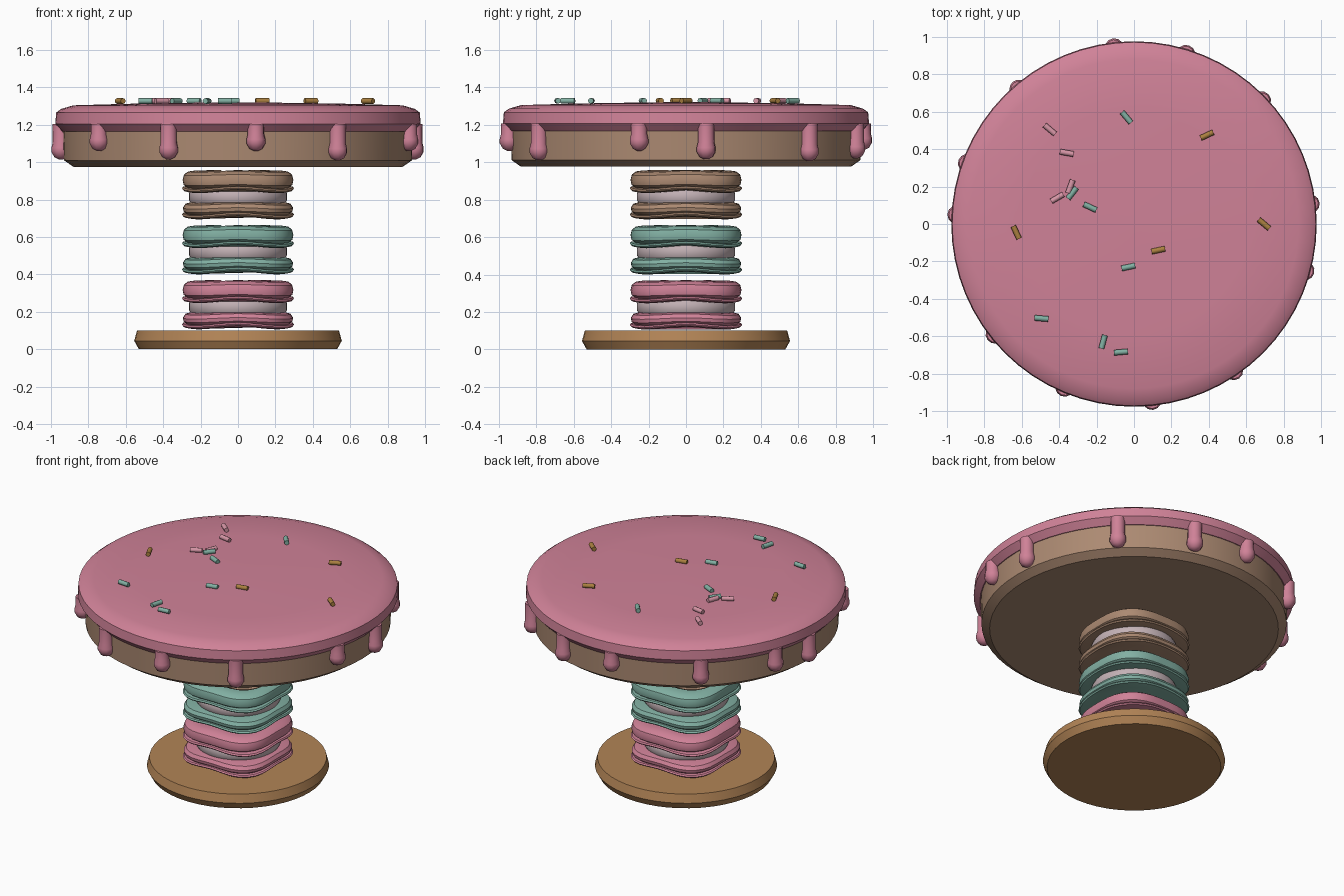
import bpy, bmesh
from math import sin, cos, pi, radians
from mathutils import Matrix

cube = bpy.data.objects.get("Cube")
if cube:
    bpy.data.objects.remove(cube)


def material(name, *rgb):
    col = [((c / 255 + 0.055) / 1.055) ** 2.4 for c in rgb] + [1]
    m = bpy.data.materials.new(name)
    m.use_nodes = True
    m.diffuse_color = col
    node = next(n for n in m.node_tree.nodes if n.type == 'BSDF_PRINCIPLED')
    node.inputs["Base Color"].default_value = col
    node.inputs["Roughness"].default_value = 0.7
    return m


PINK = material("pink icing", 208, 130, 152)
TAN = material("cookie tan", 172, 138, 114)
MINT = material("mint", 130, 176, 163)
CREAM = material("cream filling", 196, 178, 182)
CARAMEL = material("caramel", 178, 132, 86)
GOLD = material("gold sprinkle", 170, 128, 64)
ROSE = material("rose sprinkle", 214, 150, 166)


def finish(bm, name, mat, angle=35):
    bmesh.ops.recalc_face_normals(bm, faces=bm.faces)
    mesh = bpy.data.meshes.new(name)
    bm.to_mesh(mesh)
    bm.free()
    ob = bpy.data.objects.new(name, mesh)
    bpy.context.collection.objects.link(ob)
    mesh.materials.append(mat)
    bpy.ops.object.select_all(action='DESELECT')
    ob.select_set(True)
    bpy.context.view_layer.objects.active = ob
    bpy.ops.object.shade_smooth_by_angle(angle=radians(angle))
    return ob


def lathe(name, mat, profile, z0=0, segs=48, bulge=0, wave=0):
    """Turn a (radius, height) profile; bulge and wave ripple it four times around."""
    bm = bmesh.new()
    rings = []
    for r, z in profile:
        ring = []
        for i in range(segs):
            a = 2 * pi * i / segs
            ripple = cos(4 * a)
            rr = r * (1 - bulge * ripple)
            ring.append(bm.verts.new((rr * cos(a), rr * sin(a), z0 + z + wave * ripple)))
        rings.append(ring)
    for low, high in zip(rings, rings[1:]):
        for i in range(segs):
            j = (i + 1) % segs
            bm.faces.new((low[i], low[j], high[j], high[i]))
    bm.faces.new(rings[0])
    bm.faces.new(rings[-1])
    return finish(bm, name, mat)


# Foot plate
lathe("base_plate", CARAMEL, [(0.53, 0), (0.555, 0.045), (0.54, 0.1)])

# Stem of three stacked macarons
FOOT = [(0.28, 0), (0.312, 0.004), (0.319, 0.012), (0.312, 0.02), (0.28, 0.024)]
LOWER = [(0.29, 0), (0.31, 0.016), (0.314, 0.035), (0.3, 0.056), (0.26, 0.066)]
UPPER = [(0.29, 0), (0.31, 0.014), (0.316, 0.04), (0.308, 0.068), (0.285, 0.084),
         (0.24, 0.09), (0.1, 0.092)]
for k, (label, mat) in enumerate((("pink", PINK), ("mint", MINT), ("tan", TAN))):
    z = 0.112 + 0.294 * k
    ripple = dict(segs=40, bulge=0.063)
    lathe(label + "_lower_foot", mat, FOOT, z + 0.002, wave=0.008, **ripple)
    lathe(label + "_lower_shell", mat, LOWER, z + 0.018, wave=0.004, **ripple)
    lathe(label + "_filling", CREAM, [(0.25, 0), (0.262, 0.02), (0.262, 0.055), (0.25, 0.08)],
          z + 0.077)
    lathe(label + "_upper_foot", mat, FOOT, z + 0.142, wave=0.008, **ripple)
    lathe(label + "_upper_shell", mat, UPPER, z + 0.163, wave=0.003, **ripple)

# Cookie top and its icing
lathe("cookie_top", TAN, [(0.88, 0.975), (0.93, 1.01), (0.935, 1.18)], segs=64)
lathe("icing", PINK, [(0.94, 1.165), (0.977, 1.205), (0.972, 1.265), (0.945, 1.285), (0.88, 1.304),
                      (0.6, 1.312), (0.3, 1.317), (0.05, 1.32)], segs=64)

# Icing drips: angle around the rim, lowest height
DRIPS = [(6.5, 1.015), (-15.3, 1.06), (-55.8, 1.01), (-84.2, 1.06), (-113, 1.015), (-141.6, 1.06),
         (177, 1.015), (160, 1.04), (130.5, 1.03), (96.4, 1.065), (73, 1.02), (44, 1.005)]
for i, (deg, low) in enumerate(DRIPS):
    drip = lathe("icing_drip_%d" % (i + 1), PINK,
                 [(0.012, low), (0.035, low + 0.012), (0.051, low + 0.04), (0.051, low + 0.062),
                  (0.044, low + 0.09), (0.044, 1.205)], segs=12)
    drip.location = (0.948 * cos(radians(deg)), 0.948 * sin(radians(deg)), 0)
    drip.rotation_euler.z = radians(deg)

# Sprinkles: x, y, direction in degrees
SPRINKLES = {
    ROSE: [(-0.45, 0.505, -40), (-0.36, 0.38, -10), (-0.34, 0.2, 70), (-0.41, 0.14, 30)],
    GOLD: [(0.39, 0.475, 25), (0.695, 0, -40), (0.13, -0.14, 12), (-0.63, -0.045, -65)],
    MINT: [(-0.33, 0.165, 52), (-0.235, 0.09, -25), (-0.04, 0.57, -50), (-0.03, -0.23, 12),
           (-0.495, -0.505, -5), (-0.165, -0.63, 75), (-0.07, -0.685, 5)],
}
for mat, spots in SPRINKLES.items():
    for x, y, deg in spots:
        bm = bmesh.new()
        bmesh.ops.create_cone(bm, cap_ends=True, segments=8, radius1=0.015, radius2=0.015,
                              depth=0.074, matrix=Matrix.Rotation(pi / 2, 4, 'Y'))
        ob = finish(bm, "sprinkle", mat, 50)
        ob.location = (x, y, 1.327)
        ob.rotation_euler.z = radians(deg)
